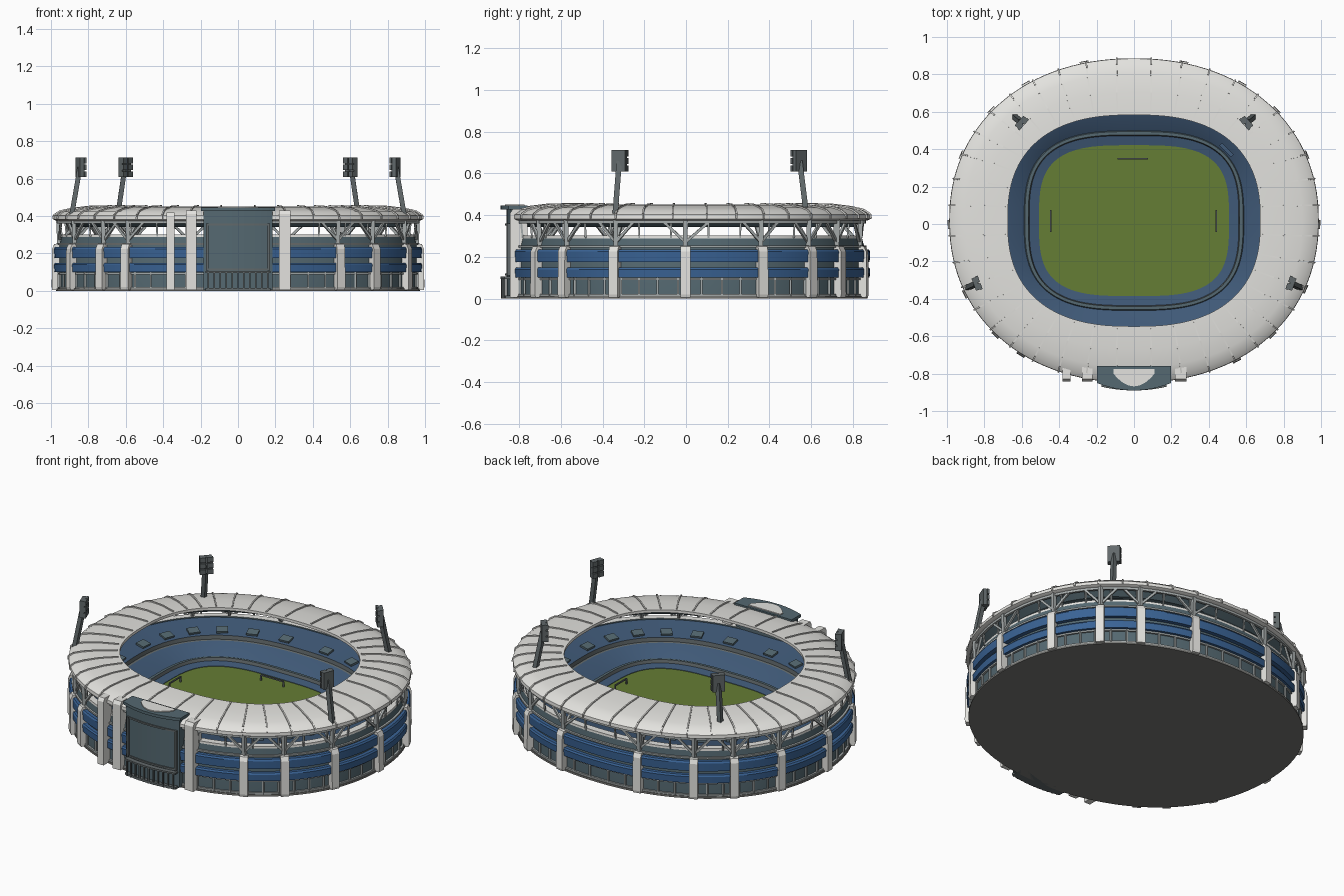
import bpy, bmesh, math
from mathutils import Vector

if "Cube" in bpy.data.objects:
    bpy.data.objects.remove(bpy.data.objects["Cube"])

def mat(name, r, g, b):
    m = bpy.data.materials.new(name)
    m.diffuse_color = (r, g, b, 1)
    m.use_nodes = True
    m.node_tree.nodes["Principled BSDF"].inputs["Base Color"].default_value = m.diffuse_color
    return m

ROOF = mat("pale grey", .77, .765, .735)
BAND = mat("bright blue", .042, .125, .30)
SEAT = mat("seat blue", .05, .10, .185)
TEAL = mat("slate teal", .09, .14, .165)
METAL = mat("metal grey", .12, .14, .145)
GRASS = mat("grass green", .13, .205, .035)
DARK = mat("dark base", .19, .19, .18)
TRIM = mat("mid grey", .38, .41, .41)
CY = .018

def P(t, a, z):
    """Point on the stadium oval with half width a at parameter t (degrees)."""
    b = .565 + (a - .675) * .968
    n = 2.15 + (.99 - a) * 1.1 if a > .675 else 2.5 + (.675 - a) * 5
    c, s = math.cos(math.radians(t)), math.sin(math.radians(t))
    f = lambda v: math.copysign(abs(v) ** (2 / n), v) if abs(v) > 1e-9 else 0
    return Vector((a * f(c), CY + b * f(s), z))

def normal(t, a=.97):
    d = P(t + 1, a, 0) - P(t - 1, a, 0)
    return Vector((d.y, -d.x, 0)).normalized()

def finish(bm, name, mats, smooth=False):
    bmesh.ops.recalc_face_normals(bm, faces=bm.faces)
    me = bpy.data.meshes.new(name)
    bm.to_mesh(me)
    bm.free()
    for m in mats:
        me.materials.append(m)
    ob = bpy.data.objects.new(name, me)
    bpy.context.collection.objects.link(ob)
    if smooth:
        me.shade_smooth()
        me.set_sharp_from_angle(angle=math.radians(25))
    return ob

def loft(name, prof, mats, idx=None, closed=True, cap=False, N=120):
    """Sweep an (a, z) cross-section round the oval."""
    bm = bmesh.new()
    rings = [[bm.verts.new(P(360 * i / N, a, z)) for i in range(N)] for a, z in prof]
    for k in range(len(rings) if closed else len(rings) - 1):
        r, q = rings[k], rings[(k + 1) % len(rings)]
        for i in range(N):
            j = (i + 1) % N
            f = bm.faces.new((r[i], r[j], q[j], q[i]))
            f.material_index = idx[k] if idx else 0
    if cap:
        bm.faces.new(rings[0])
        bm.faces.new(rings[-1])
    return finish(bm, name, mats, True)

def solid(bm, pts, off):
    """Extrude a planar outline by a vector."""
    A = [bm.verts.new(p) for p in pts]
    B = [bm.verts.new(Vector(p) + off) for p in pts]
    bm.faces.new(A)
    bm.faces.new(B[::-1])
    for i in range(len(A)):
        j = (i + 1) % len(A)
        bm.faces.new((A[i], B[i], B[j], A[j]))

def beam(bm, p, q, w, h=None, side=None):
    p, q = Vector(p), Vector(q)
    d = (q - p).normalized()
    s = side or (d.cross(Vector((0, 0, 1))) if abs(d.z) < .98 else Vector((1, 0, 0)))
    s = s.normalized() * w / 2
    u = d.cross(s).normalized() * (h or w) / 2
    solid(bm, [p + s + u, p - s + u, p - s - u, p + s - u], q - p)

def box(bm, x0, x1, y0, y1, z0, z1):
    solid(bm, [(x0, y0, z0), (x1, y0, z0), (x1, y1, z0), (x0, y1, z0)], Vector((0, 0, z1 - z0)))

# base, pitch and outer wall
loft("base", [(.972, 0), (.972, .012)], [DARK], closed=False, cap=True)
loft("pitch", [(.53, .13), (.53, .15)], [GRASS], closed=False, cap=True)
loft("outer_wall", [(.955, .01), (.955, .25), (.945, .288), (.945, .302), (.90, .302), (.90, .02)],
     [TEAL, ROOF], [0, 0, 1, 1, 0, 0])
for z0, z1, nm in ((.10, .15, "lower"), (.175, .235, "upper")):
    loft(nm + "_blue_band", [(.95, z0), (.982, z0), (.985, z1 - .01), (.978, z1), (.95, z1)], [BAND])
for z in (.012, .088, .245):
    loft("wall_ledge", [(.95, z), (.967, z), (.967, z + .01), (.95, z + .01)], [TRIM])

# seating bowl: upper tier, dark step, lower tier, kerb ring and flat apron
loft("stands", [(.92, .298), (.715, .262), (.712, .238), (.70, .235), (.588, .175), (.583, .182),
                (.565, .182), (.56, .163), (.508, .153), (.508, .12), (.90, .12)],
     [SEAT, TEAL, METAL], [0, 2, 2, 0, 1, 1, 2, 0, 1, 1, 1])
bm = bmesh.new()
for i in range(24):
    t = 15 * i + 7
    beam(bm, P(t, .735, .266), P(t, .79, .276), .065, .022)
finish(bm, "stand_entrances", [TEAL])
bm = bmesh.new()
n = normal(42)
beam(bm, P(42, .61, .18), P(42, .61, .25), .09, .02, Vector((-n.y, n.x, 0)))
finish(bm, "scoreboard", [SEAT])

# roof ring with slate underside
loft("roof", [(.972, .375), (.988, .382), (.986, .402), (.955, .423), (.90, .436), (.80, .449), (.675, .452),
              (.675, .435), (.80, .395), (.87, .342), (.90, .342), (.945, .372)],
     [ROOF, TEAL], [0, 0, 0, 0, 0, 0, 0, 1, 1, 1, 1, 0])
bm = bmesh.new()
for i in range(40):
    t = 9 * i + 4.5
    pts = [P(t, .990, .384), P(t, .988, .404), P(t, .955, .425), P(t, .90, .438), P(t, .80, .450), P(t, .69, .453)]
    n = normal(t)
    side = Vector((-n.y, n.x, 0))
    for p, q in zip(pts, pts[1:]):
        beam(bm, p, q, .008, .010, side)
finish(bm, "roof_ribs", [ROOF])

# pillars round the facade, with posts and struts carrying the roof
angles = [-1, 22, 41, 56, 76, 104, 124, 139, 158, 181, 205, 223, 234, 302, 317, 337]
pil, sup = bmesh.new(), bmesh.new()
for t in angles:
    n, o = normal(t), P(t, .97, 0)
    s = Vector((-n.y, n.x, 0)) * .048
    prof = [(-.03, .005), (.022, .005), (.026, .02), (.024, .225), (.012, .25), (-.03, .258)]
    solid(pil, [o + n * u + Vector((0, 0, z)) - s / 2 for u, z in prof], s)
    beam(sup, P(t, .955, .24), P(t, .962, .385), .022)
    beam(sup, P(t, .94, .28), P(t, .85, .37), .014)
    for d in (-7, 7):
        beam(sup, P(t, .955, .27), P(t + d, .955, .38), .013)
finish(pil, "facade_pillars", [ROOF])
for i in range(36):
    beam(sup, P(i * 10 + 5, .945, .29), P(i * 10 + 5, .955, .38), .009)
finish(sup, "roof_supports", [TRIM])
loft("roof_edge_beam", [(.95, .360), (.965, .360), (.965, .38), (.95, .38)], [TRIM])
bm = bmesh.new()
for i in range(60):
    beam(bm, P(i * 6 + 3, .962, .01), P(i * 6 + 3, .962, .10), .01)
finish(bm, "lower_wall_posts", [TRIM])

# entrance block with bowed front and canopy
def bow(bm, w, y0, y1, z0, z1, yb=-.76):
    pts = [(-w, yb, z0)] + [(w * k / 6, y0 + (y1 - y0) * (1 - (k / 6) ** 2), z0) for k in range(-6, 7)]
    solid(bm, pts + [(w, yb, z0)], Vector((0, 0, z1 - z0)))
bm = bmesh.new()
bow(bm, .185, -.840, -.860, .005, .43)
finish(bm, "entrance_block", [TEAL])
bm = bmesh.new()
bow(bm, .198, -.85, -.89, .428, .446)
finish(bm, "entrance_canopy", [TEAL])
bm = bmesh.new()
bow(bm, .11, -.80, -.868, .444, .452, -.775)
finish(bm, "canopy_top", [ROOF])
bm = bmesh.new()
for x in (-.165, .165):
    box(bm, x - .006, x + .006, -.858, -.83, .11, .36)
for z in (.11, .35):
    bow(bm, .17, -.848, -.868, z, z + .01)
for k in range(-5, 6):
    x = k * .032
    y = -.868 - .014 * (1 - (k / 5) ** 2)
    box(bm, x - .004, x + .004, y - .004, y + .004, 0, .10)
bow(bm, .175, -.87, -.89, .095, .105)
bow(bm, .175, -.865, -.885, 0, .014)
finish(bm, "entrance_frame_and_fence", [METAL])
bm = bmesh.new()
for x, w, h in ((-.25, .055, .43), (.25, .06, .43), (-.36, .042, .42)):
    solid(bm, [(x - w / 2, y, z) for y, z in
          ((-.76, .005), (-.843, .005), (-.843, h - .02), (-.83, h), (-.76, h))], Vector((w, 0, 0)))
finish(bm, "entrance_pylons", [ROOF])

# four floodlights leaning over the bowl
bm = bmesh.new()
for sx in (-1, 1):
    for foot, head in (((.64, .575, .42), (.605, .545, .66)), ((.89, -.34, .40), (.845, -.32, .66))):
        f = Vector((foot[0] * sx, foot[1], foot[2]))
        h = Vector((head[0] * sx, head[1], head[2]))
        d = Vector((-h.x, -h.y, 0)).normalized()
        s = Vector((-d.y, d.x, 0))
        beam(bm, f, h, .026)
        beam(bm, h - Vector((0, 0, .052)), h + Vector((0, 0, .052)), .07, .025, s)
        for i in (-1, 1):
            for k in (-1, 0, 1):
                c = h + s * i * .021 + Vector((0, 0, k * .037))
                beam(bm, c + d * .01, c + d * .024, .035, .030)
finish(bm, "floodlights", [METAL])

# goal frames on the pitch
bm = bmesh.new()
for p, q in (((-.085, .35), (.07, .35)), ((-.445, -.04), (-.445, .07)), ((.44, -.04), (.44, .07))):
    a, b, up = Vector((*p, .148)), Vector((*q, .148)), Vector((0, 0, .035))
    beam(bm, a, a + up, .008)
    beam(bm, b, b + up, .008)
    beam(bm, a + up, b + up, .008, .008)
finish(bm, "goals", [METAL])
